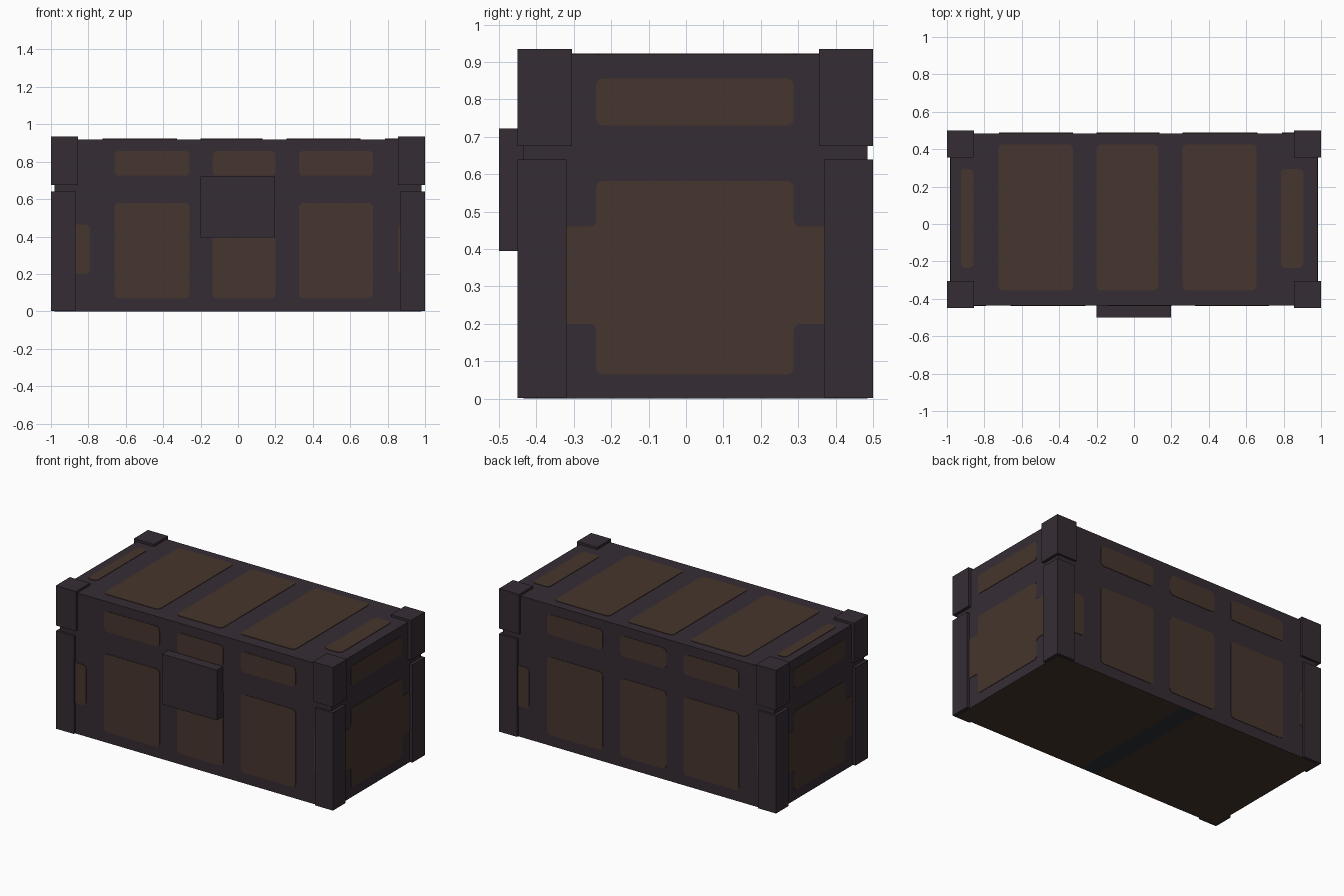
import bpy, bmesh
from mathutils import Vector

if "Cube" in bpy.data.objects:
    bpy.data.objects.remove(bpy.data.objects["Cube"])


def srgb(r, g, b):
    def lin(c):
        c /= 255
        return c / 12.92 if c <= 0.04045 else ((c + 0.055) / 1.055) ** 2.4
    return (lin(r), lin(g), lin(b), 1)


def material(name, rgb):
    m = bpy.data.materials.new(name)
    m.diffuse_color = srgb(*rgb)
    m.use_nodes = True
    m.node_tree.nodes["Principled BSDF"].inputs["Base Color"].default_value = m.diffuse_color
    return m


STRAP = material("dark_strap", (53, 44, 52))
WOOD = material("brown_wood", (70, 53, 45))
CHARCOAL = material("charcoal", (46, 47, 52))

# Chest body extents
X, Y0, Y1, TOP = 0.98, -0.435, 0.485, 0.92
THICK = 0.003


def finish(name, bm, mats):
    bmesh.ops.recalc_face_normals(bm, faces=bm.faces)
    me = bpy.data.meshes.new(name)
    bm.to_mesh(me)
    bm.free()
    for m in mats:
        me.materials.append(m)
    ob = bpy.data.objects.new(name, me)
    bpy.context.collection.objects.link(ob)
    return ob


def box_bm(lo, hi):
    bm = bmesh.new()
    bmesh.ops.create_cube(bm, size=1)
    for v in bm.verts:
        v.co = Vector([lo[i] + (v.co[i] + 0.5) * (hi[i] - lo[i]) for i in range(3)])
    return bm


def box(name, lo, hi, mat):
    return finish(name, box_bm(lo, hi), [mat])


def rect(u0, u1, v0, v1):
    return [(u0, v0), (u1, v0), (u1, v1), (u0, v1)]


# Each side: how (u, v) lands on it, and its outward direction
SIDES = {
    "front": (lambda u, v: (u, Y0, v), (0, -1, 0)),
    "back": (lambda u, v: (-u, Y1, v), (0, 1, 0)),
    "right": (lambda u, v: (X, u, v), (1, 0, 0)),
    "left": (lambda u, v: (-X, u, v), (-1, 0, 0)),
    "top": (lambda u, v: (u, v, TOP), (0, 0, 1)),
}


def panel(name, side, pts, radius=0.025):
    """Thin wooden plate with rounded corners on one side of the chest."""
    place, out = SIDES[side]
    bm = bmesh.new()
    bm.faces.new([bm.verts.new(place(u, v)) for u, v in pts])
    bmesh.ops.bevel(bm, geom=bm.verts[:], offset=radius, segments=3,
                    profile=0.5, affect='VERTICES')
    ext = bmesh.ops.extrude_face_region(bm, geom=bm.faces[:])
    moved = [g for g in ext["geom"] if isinstance(g, bmesh.types.BMVert)]
    bmesh.ops.translate(bm, verts=moved, vec=Vector(out) * THICK)
    return finish(f"{side}_{name}", bm, [WOOD])


# Body, with a wooden underside crossed by one strap
bm = box_bm((-X, Y0, 0), (X, Y1, TOP))
for x in (-0.08, 0.04):
    bmesh.ops.bisect_plane(bm, geom=bm.verts[:] + bm.edges[:] + bm.faces[:],
                           plane_co=(x, 0, 0), plane_no=(1, 0, 0))
for f in bm.faces:
    c = f.calc_center_median()
    if c.z < 0.001:
        f.material_index = 2 if -0.08 < c.x < 0.04 else 1
finish("chest_body", bm, [STRAP, WOOD, CHARCOAL])

# Corner posts and lid corner caps
for xn, sx in (("left", -1), ("right", 1)):
    for yn, ya, d in (("front", -0.45, 1), ("back", 0.5, -1)):
        for part, size, z0, z1 in (("corner_post", 0.13, 0.002, 0.64),
                                   ("lid_corner", 0.145, 0.675, 0.935)):
            xs = sorted((sx, sx * (1 - size)))
            ys = sorted((ya, ya + d * size))
            box(f"{yn}_{xn}_{part}", (xs[0], ys[0], z0), (xs[1], ys[1], z1), STRAP)

# Clasp
box("clasp", (-0.2, -0.5, 0.395), (0.197, Y0, 0.722), STRAP)

# Front and back wood panels, running under the posts at the ends
for side in ("front", "back"):
    for i, (a, b) in enumerate(((-0.66, -0.26), (-0.135, 0.2), (0.325, 0.722))):
        panel(f"lower_panel_{i}", side, rect(a, b, 0.07, 0.58))
        panel(f"lid_panel_{i}", side, rect(a, b, 0.725, 0.858))
    panel("end_panel_0", side, rect(-0.95, -0.79, 0.2, 0.465))
    panel("end_panel_1", side, rect(0.855, 0.95, 0.2, 0.465))

# Cross-shaped end panels and lid end panels
cross = [(-0.24, 0.065), (0.288, 0.065), (0.288, 0.2), (0.45, 0.2), (0.45, 0.46),
         (0.288, 0.46), (0.288, 0.582), (-0.24, 0.582), (-0.24, 0.46),
         (-0.4, 0.46), (-0.4, 0.2), (-0.24, 0.2)]
for side in ("right", "left"):
    panel("cross_panel", side, cross, 0.018)
    panel("lid_panel", side, rect(-0.24, 0.288, 0.73, 0.856), 0.018)

# Top panels
for i, (a, b) in enumerate(((-0.725, -0.325), (-0.2, 0.13), (0.26, 0.655))):
    panel(f"panel_{i}", "top", rect(a, b, -0.355, 0.425))
panel("end_panel_0", "top", rect(-0.925, -0.857, -0.235, 0.295))
panel("end_panel_1", "top", rect(0.785, 0.905, -0.235, 0.295))
